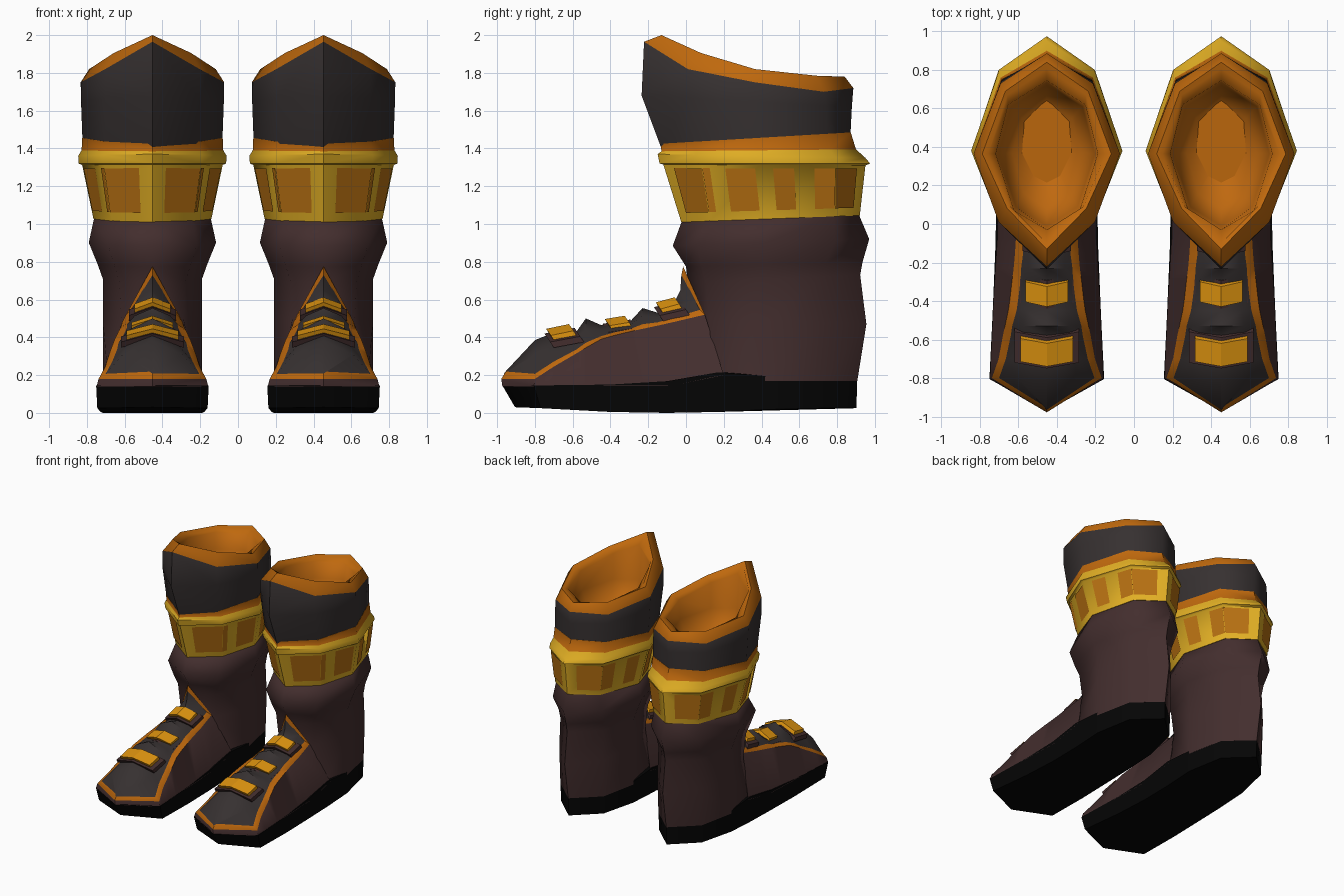
import bpy, bmesh, math
from mathutils import Vector as V

if "Cube" in bpy.data.objects:
    bpy.data.objects.remove(bpy.data.objects["Cube"])

CX = 0.453  # distance of each boot's middle from the centre plane


def mat(name, r, g, b):
    m = bpy.data.materials.new(name)
    m.diffuse_color = (r, g, b, 1)
    m.use_nodes = True
    m.node_tree.nodes["Principled BSDF"].inputs["Base Color"].default_value = m.diffuse_color
    return m


BROWN = mat("brown leather", .056, .027, .027)
DARK = mat("charcoal leather", .037, .030, .030)
BLACK = mat("black rubber", .0015, .0015, .0015)
ORANGE = mat("orange trim", .52, .14, .004)
LINING = mat("orange lining", .52, .14, .005)
PANEL = mat("amber panel", .48, .165, .006)
GOLD = mat("gold band", .76, .43, .018)
BUCKLE = mat("bright amber", .74, .30, .005)


def make(name, verts, faces, mats, idx=None, angle=35):
    """Mesh one boot's part at +x and mirror it for the other boot."""
    me = bpy.data.meshes.new(name)
    me.from_pydata([(x + CX, y, z) for x, y, z in verts], [], faces)
    for m in mats:
        me.materials.append(m)
    for i, p in enumerate(me.polygons):
        p.material_index = idx[i] if idx else 0
    bm = bmesh.new()
    bm.from_mesh(me)
    bmesh.ops.remove_doubles(bm, verts=bm.verts, dist=1e-4)
    bmesh.ops.recalc_face_normals(bm, faces=bm.faces)
    bm.to_mesh(me)
    bm.free()
    ob = bpy.data.objects.new(name, me)
    bpy.context.collection.objects.link(ob)
    bpy.ops.object.select_all(action='DESELECT')
    ob.select_set(True)
    bpy.context.view_layer.objects.active = ob
    bpy.ops.object.shade_smooth_by_angle(angle=math.radians(angle))
    ob.modifiers.new("pair", 'MIRROR').use_mirror_merge = False
    return ob


def loft(name, rings, mats, row=None, col=None, closed=True, angle=35):
    """Skin a list of rings; row/col pick the material per band or per column."""
    n = len(rings[0])
    verts = [p for r in rings for p in r]
    faces, idx = [], []
    for i in range(len(rings) - 1):
        for j in range(n if closed else n - 1):
            k = (j + 1) % n
            faces.append((i * n + j, i * n + k, (i + 1) * n + k, (i + 1) * n + j))
            idx.append(row[i] if row else col[j] if col else 0)
    if closed:
        faces += [tuple(range(n)), tuple(range((len(rings) - 1) * n, len(rings) * n))]
        idx += [idx[0], idx[-1]]
    return make(name, verts, faces, mats, idx, angle)


def mirror_ring(pts):
    """Half outline from front to back -> full loop."""
    return pts + [(-x, y, z) for x, y, z in pts[-2:0:-1]]


def octagon(yf, fs, side, bs, yb, *z):
    """Eight-sided section; z is front/back height or all five heights."""
    xy = [(0, yf), fs, side, bs, (0, yb)]
    if len(z) == 2:
        z = [z[0] + (z[1] - z[0]) * (y - yf) / (yb - yf) for _, y in xy]
    return mirror_ring([(x, y, h) for (x, y), h in zip(xy, z)])


# sole: (x, y, z) of upper and lower edge
top = [(0, -.972, .145), (.298, -.805, .145), (.278, -.4, .15), (.266, -.1, .168), (.262, .17, .215),
       (.262, .42, .195), (.2, .725, .18), (0, .907, .18)]
bot = [(0, -.905, .03), (.292, -.77, .025), (.274, -.4, .005), (.262, -.1, 0), (.26, .17, .005),
       (.26, .42, .018), (.197, .72, .025), (0, .902, .025)]
loft("sole", [mirror_ring(bot), mirror_ring(top)], [BLACK], angle=65)

# leg
loft("leg", [
    octagon(.06, (.235, .14), (.262, .42), (.2, .725), .907, .17, .17),
    octagon(.06, (.165, .125), (.262, .42), (.2, .74), .955, .5, .47),
    octagon(.01, (.175, .105), (.262, .42), (.2, .725), .922, .69, .73),
    octagon(.0, (.2, .08), (.29, .42), (.205, .74), .935, .775, .8),
    octagon(-.07, (.235, .06), (.337, .42), (.225, .79), .97, .885, .92),
    octagon(-.02, (.21, .13), (.308, .42), (.2, .78), .915, 1.02, 1.05)], [BROWN], angle=75)

# foot: stations of sole point, trim line point and ridge point
stations = [((0, -.972, .14), (0, -.978, .18), (-.95, .225)), ((.296, -.805, .14), (.285, -.80, .18), (-.80, .385))]
for y, lx, lz, rz in [(-.70, .25, .245, .425), (-.58, .228, .315, .43), (-.53, .217, .345, .50),
                      (-.45, .20, .39, .465), (-.38, .19, .41, .48), (-.29, .18, .432, .49),
                      (-.23, .172, .445, .555), (-.15, .165, .462, .53), (-.07, .16, .48, .57)]:
    stations.append(((.266 - .042 * (y + .1), y, .145), (lx, y, lz), (y, rz)))
stations += [((.262, .2, .2), (.14, .1, .52), (-.03, .65)), ((.262, .2, .2), (0, -.015, .775), (-.025, .725))]
sections = []
for sole, line, (ry, rz) in stations:
    s, l, r = V(sole), V(line), V((0, ry, rz))
    inner = l.lerp(r, min(.9, .046 / (r - l).length))
    mid = l.lerp(r, .45) + V((0, 0, .18 * (r.z - l.z)))
    half = [s, l, inner, mid]
    sections.append([(-p.x, p.y, p.z) for p in half] + [tuple(r)] + [tuple(p) for p in half[::-1]])
loft("foot_upper", sections, [BROWN, ORANGE, DARK], col=[0, 1, 2, 2, 2, 2, 1, 0], closed=False, angle=45)


# lace buckles: chevron bars over a larger leather backing
def chevron(name, hw, y0, y1, z0, z1, drop, sweep, thick, m):
    rings = []
    for x in (-hw, 0, hw):
        d, s = (drop, sweep) if x else (0, 0)
        rings.append([(x, y0 + s, z0 - d), (x, y1 + s, z1 - d),
                      (x, y1 + s + .02, z1 - d - thick), (x, y0 + s + .02, z0 - d - thick)])
    loft(name, rings, [m], angle=20)


for i, (hw, y0, y1, z0, z1) in enumerate([(.137, -.74, -.62, .445, .47), (.11, -.43, -.325, .497, .514),
                                          (.095, -.16, -.06, .585, .612)]):
    chevron(f"buckle_{i + 1}", hw, y0, y1, z0, z1, .035, .025, .035, BUCKLE)
    chevron(f"buckle_backing_{i + 1}", hw + .03, y0 - .01, y1 + .03, z0 - .025, z1 - .02, .045, .03, .03, BROWN)

# flared gold band with rolled ridge and orange strip
low = octagon(-.025, (.215, .13), (.312, .42), (.205, .785), .92, 1.01, 1.045)
high = octagon(-.12, (.255, .085), (.372, .39), (.24, .79), .95, 1.315, 1.31)
loft("gold_band", [
    low, high,
    octagon(-.14, (.26, .06), (.39, .38), (.25, .80), .975, 1.32, 1.32),
    octagon(-.15, (.262, .05), (.393, .38), (.25, .79), .95, 1.37, 1.35),
    octagon(-.13, (.25, .06), (.375, .38), (.24, .76), .90, 1.385, 1.395),
    octagon(-.135, (.25, .055), (.372, .38), (.235, .75), .872, 1.425, 1.485)],
    [GOLD, ORANGE], row=[0, 0, 0, 0, 1], angle=50)

# amber panels around the band; spans count faces from front (0) to back (4)
verts, faces = [], []
for start, end in [(.27, 1), (1, 1.13), (1.4, 1.92), (2.17, 2.45), (2.72, 3), (3, 3.7)]:
    j = int(start)
    a, b, c, d = V(low[j]), V(low[j + 1]), V(high[j + 1]), V(high[j])
    out = (b - a).cross(d - a).normalized() * .005
    for sx in (1, -1):
        base = len(verts)
        for t, v in [(start, .16), (end, .16), (end, .94), (start, .94)]:
            p = a.lerp(b, t - j).lerp(d.lerp(c, t - j), v) + out
            verts.append((p.x * sx, p.y, p.z))
        quad = tuple(range(base, base + 4))
        faces.append(quad if sx == 1 else quad[::-1])
make("band_panels", verts, faces, [PANEL])

# upper shaft with peaked rim
loft("shaft_top", [
    octagon(-.13, (.248, .06), (.37, .38), (.233, .75), .87, 1.40, 1.46),
    octagon(-.235, (.25, .01), (.378, .37), (.238, .74), .878, 1.68, 1.62),
    octagon(-.222, (.25, .01), (.38, .365), (.24, .73), .886, 1.965, 1.82, 1.75, 1.70, 1.72),
    octagon(-.13, (.205, .08), (.335, .365), (.215, .69), .84, 2.0, 1.905, 1.82, 1.785, 1.78),
    octagon(-.10, (.19, .09), (.305, .365), (.205, .67), .805, 1.985, 1.89, 1.81, 1.775, 1.77),
    octagon(-.03, (.17, .07), (.265, .365), (.2, .62), .745, 1.93, 1.85, 1.79, 1.755, 1.75),
    octagon(-.01, (.16, .09), (.25, .365), (.185, .61), .72, 1.65, 1.62),
    octagon(.08, (.12, .16), (.18, .37), (.13, .55), .64, 1.47, 1.47),
    octagon(.36, (.005, .362), (.008, .37), (.005, .378), .38, 1.42, 1.42)],
    [DARK, ORANGE, LINING], row=[0, 0, 1, 1, 1, 2, 2, 2], angle=62)
